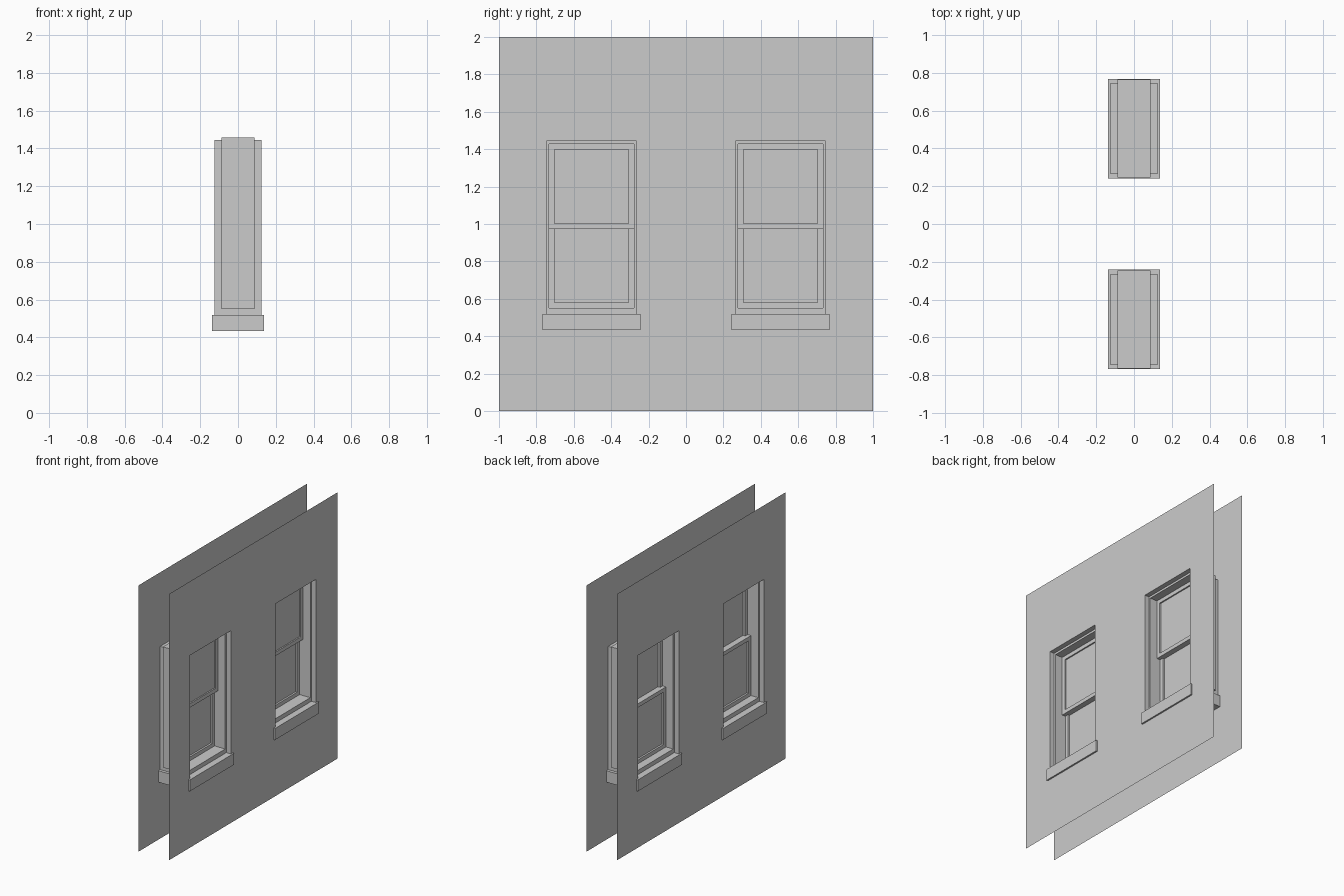
import bpy, bmesh

if "Cube" in bpy.data.objects:
    bpy.data.objects.remove(bpy.data.objects["Cube"])

HOLE = (0.241, 0.519, 1.444)     # half width, bottom, top of wall opening
CLEAR = (0.227, 0.551, 1.428)    # clear opening inside the jambs
WALL_X = 0.125
CENTRES = (-0.505, 0.505)


def finish(name, bm):
    mesh = bpy.data.meshes.new(name)
    bm.to_mesh(mesh)
    bm.free()
    obj = bpy.data.objects.new(name, mesh)
    bpy.context.collection.objects.link(obj)
    return obj


def box(name, x, y, z):
    """Box from (min, max) pairs."""
    bm = bmesh.new()
    bmesh.ops.create_cube(bm, size=1)
    for v in bm.verts:
        v.co = [lo + (c + 0.5) * (hi - lo) for c, (lo, hi) in zip(v.co, (x, y, z))]
    return finish(name, bm)


def rect(bm, x, cy, half, z0, z1):
    return [bm.verts.new((x, cy + s * half, z))
            for s, z in ((-1, z0), (1, z0), (1, z1), (-1, z1))]


def bridge(bm, a, b):
    for i in range(4):
        j = (i + 1) % 4
        bm.faces.new((a[i], a[j], b[j], b[i]))


def sash(name, cy, x0, x1, z0, z1, glass_x):
    """Rectangular sash frame with a pane of glass."""
    rail, half = 0.029, CLEAR[0]
    bm = bmesh.new()
    loops = []
    for x in (x0, x1):
        loops.append((rect(bm, x, cy, half, z0, z1),
                      rect(bm, x, cy, half - rail, z0 + rail, z1 - rail)))
    (oa, ia), (ob, ib) = loops
    bridge(bm, oa, ia)
    bridge(bm, ia, ib)
    bridge(bm, ib, ob)
    bridge(bm, ob, oa)
    bmesh.ops.recalc_face_normals(bm, faces=bm.faces)
    finish(name + "_frame", bm)
    bm = bmesh.new()
    bm.faces.new(rect(bm, glass_x, cy, half - rail, z0 + rail, z1 - rail))
    finish(name + "_glass", bm)


# Thin walls, one on each side, with two window openings
ys = [-1] + [c + s * HOLE[0] for c in CENTRES for s in (-1, 1)] + [1]
zs = [0, HOLE[1], HOLE[2], 2]
for side, sx in (("outer", 1), ("inner", -1)):
    bm = bmesh.new()
    grid = [[bm.verts.new((sx * WALL_X, y, z)) for z in zs] for y in ys]
    for i in range(5):
        for k in range(3):
            if k == 1 and i in (1, 3):
                continue
            q = [grid[i][k], grid[i + 1][k], grid[i + 1][k + 1], grid[i][k + 1]]
            bm.faces.new(q if sx > 0 else q[::-1])
    finish(side + "_wall", bm)

for n, cy in enumerate(CENTRES, 1):
    tag = f"window_{n}_"
    half, zb, zt = CLEAR

    # Reveal lining the opening from wall to wall
    bm = bmesh.new()
    bridge(bm, rect(bm, -WALL_X, cy, *HOLE), rect(bm, WALL_X, cy, *HOLE))
    finish(tag + "reveal", bm)

    # Sill slab
    box(tag + "sill", (-0.137, 0.137), (cy - 0.263, cy + 0.263), (0.433, HOLE[1]))

    # Jamb boards, head board and bottom board
    bx = (-0.088, 0.088)
    box(tag + "left_jamb", bx, (cy - 0.26, cy - half), (zb, zt))
    box(tag + "right_jamb", bx, (cy + half, cy + 0.26), (zb, zt))
    box(tag + "head", bx, (cy - 0.26, cy + 0.26), (zt, 1.458))
    box(tag + "stool", bx, (cy - HOLE[0], cy + HOLE[0]), (HOLE[1], zb))

    # Sliding sashes, overlapping at the meeting rail
    sash(tag + "upper_sash", cy, 0.0, 0.028, 0.973, zt, 0.018)
    sash(tag + "lower_sash", cy, -0.028, 0.0, zb, 1.002, -0.014)
